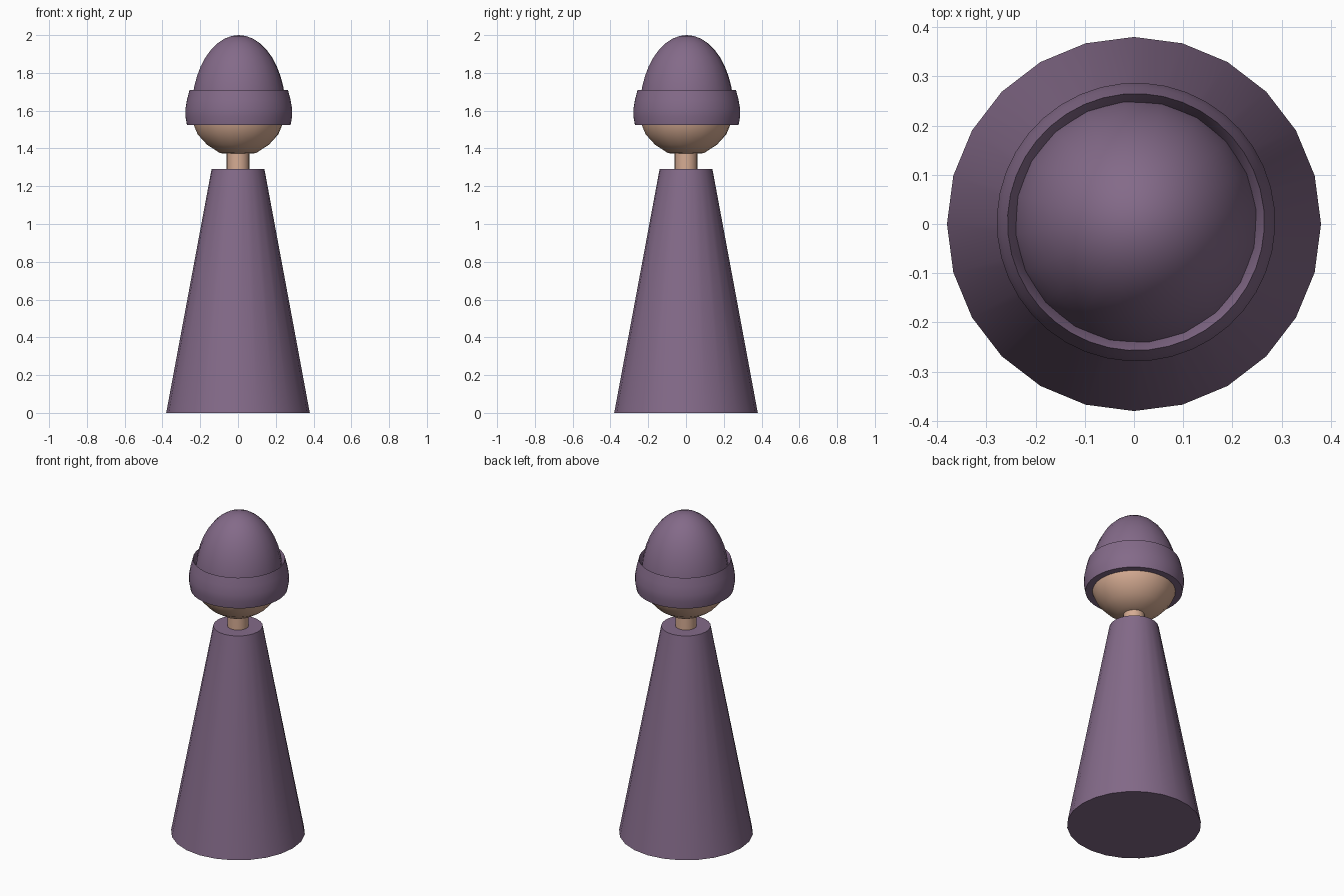
import bpy, bmesh
from math import cos, sin, pi, radians

cube = bpy.data.objects.get("Cube")
if cube:
    bpy.data.objects.remove(cube, do_unlink=True)


def material(name, rgb):
    mat = bpy.data.materials.new(name)
    mat.use_nodes = True
    mat.diffuse_color = (*rgb, 1)
    mat.node_tree.nodes["Principled BSDF"].inputs["Base Color"].default_value = (*rgb, 1)
    return mat


def lathe(name, profile, sides, mat, centre=0.0, turn=0.0, closed=False):
    """Turn (radius, height) points about z; open profiles get end caps."""
    bm = bmesh.new()
    rings = []
    for r, z in profile:
        if r == 0:
            rings.append([bm.verts.new((centre, centre, z))] * sides)
            continue
        angles = [turn + 2 * pi * i / sides for i in range(sides)]
        rings.append([bm.verts.new((centre + r * cos(a), centre + r * sin(a), z))
                      for a in angles])
    pairs = list(zip(rings, rings[1:]))
    if closed:
        pairs.append((rings[-1], rings[0]))
    else:
        for ring, (r, z) in ((rings[0], profile[0]), (rings[-1], profile[-1])):
            if r > 0:
                bm.faces.new(ring)
    for low, high in pairs:
        for i in range(sides):
            j = (i + 1) % sides
            corners = dict.fromkeys((low[i], low[j], high[j], high[i]))
            bm.faces.new(list(corners))
    bmesh.ops.recalc_face_normals(bm, faces=bm.faces)
    mesh = bpy.data.meshes.new(name)
    bm.to_mesh(mesh)
    bm.free()
    mesh.materials.append(mat)
    obj = bpy.data.objects.new(name, mesh)
    bpy.context.collection.objects.link(obj)
    bpy.ops.object.select_all(action="DESELECT")
    obj.select_set(True)
    bpy.context.view_layer.objects.active = obj
    bpy.ops.object.shade_smooth_by_angle(angle=radians(35))
    return obj


purple = material("muted purple", (0.23, 0.145, 0.25))
skin = material("skin", (0.67, 0.41, 0.29))

# Tapered robe and neck
lathe("robe", [(0.38, 0), (0.14, 1.29)], 24, purple)
lathe("neck", [(0.06, 1.25), (0.06, 1.45)], 24, skin)

# Rounded head, its upper half inside the hat
lathe("head", [(0, 1.37), (0.095, 1.375), (0.165, 1.42), (0.215, 1.475),
               (0.24, 1.535), (0.245, 1.6), (0, 1.6)], 20, skin, turn=0.1)

# Egg-shaped hat crown
steps = 10
crown = [(0.25 * cos(t), 1.6 + 0.4 * sin(t))
         for t in (pi / 2 * i / steps for i in range(steps))]
lathe("hat_crown", [(0.245, 1.54)] + crown + [(0, 2.0)], 20, purple, 0.004, 0.1)

# Folded brim with a slightly open upper edge
lathe("hat_brim", [(0.235, 1.525), (0.275, 1.525), (0.283, 1.57), (0.283, 1.61),
                   (0.274, 1.66), (0.261, 1.71), (0.24, 1.66)],
      40, purple, 0.004, 0.1, closed=True)
